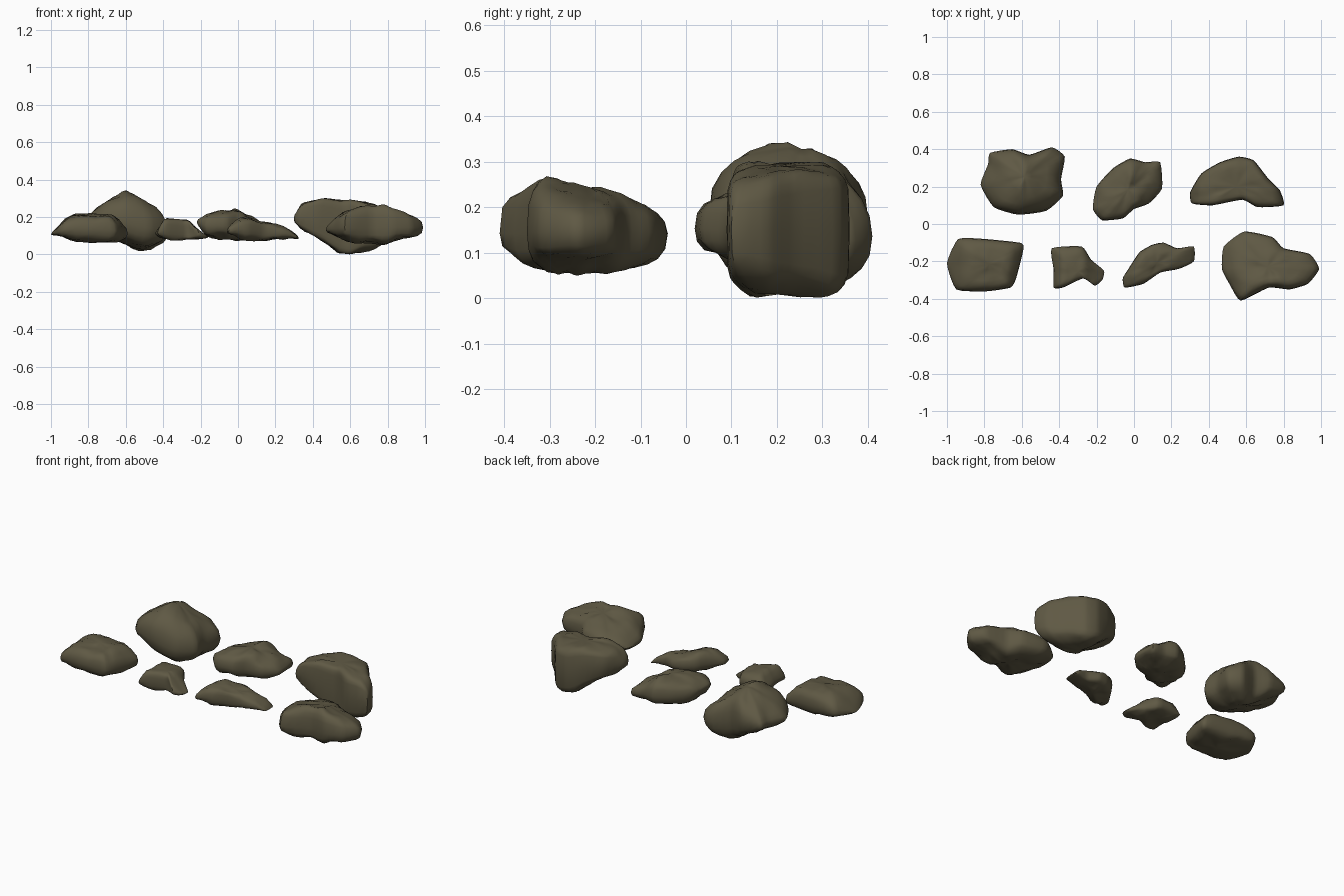
import bpy, math
from mathutils import Vector, noise

cube = bpy.data.objects.get("Cube")
if cube:
    bpy.data.objects.remove(cube, do_unlink=True)

stone = bpy.data.materials.new("mossy_grey_stone")
stone.use_nodes = True
stone.diffuse_color = (0.115, 0.1, 0.058, 1)
stone.node_tree.nodes["Principled BSDF"].inputs["Base Color"].default_value = stone.diffuse_color
stone.node_tree.nodes["Principled BSDF"].inputs["Roughness"].default_value = 0.9


def outline_loop(points, steps=4, softness=0.25):
    """Closed curve through the outline points, with fairly tight corners."""
    result = []
    count = len(points)
    for i in range(count):
        a, b, c, d = (Vector(points[(i + k) % count]) / 100 for k in (-1, 0, 1, 2))
        start, end = (c - a) * softness, (d - b) * softness
        for s in range(steps):
            t = s / steps
            ease = t * t * (3 - 2 * t)
            result.append(b.lerp(c, ease) + start * t * (1 - t) ** 2 - end * t * t * (1 - t))
    return result


def relaxed(loop, passes=16):
    """Rounder version of a loop, used towards the middle of a stone."""
    for _ in range(passes):
        loop = [(loop[i - 1] + p * 2 + loop[(i + 1) % len(loop)]) / 4
                for i, p in enumerate(loop)]
    return loop


def interpolate(profile, x, column):
    """Height of the underside or the crown at x."""
    if x <= profile[0][0]:
        return profile[0][column]
    for left, right in zip(profile, profile[1:]):
        if x <= right[0]:
            t = (x - left[0]) / (right[0] - left[0])
            return left[column] + (right[column] - left[column]) * t
    return profile[-1][column]


def rock(name, outline, profile, power=3.0, waist=0.45, tilt=0.0, rough=0.016):
    """Stone from a plan outline and an (x, underside, crown) profile, in hundredths."""
    loop = outline_loop(outline)
    core = relaxed(loop)
    profile = [tuple(v / 100 for v in row) for row in profile]
    count = len(loop)
    centre = sum(loop, Vector((0, 0))) / count

    def place(plan, scale, side):
        low = interpolate(profile, plan.x, 1)
        high = interpolate(profile, plan.x, 2)
        middle = low + (high - low) * waist
        bulge = max(0, 1 - scale ** power) ** (1 / power)
        z = middle + ((high - middle) if side > 0 else (low - middle)) * bulge
        if side > 0:
            z += tilt * (plan.y - centre.y) * bulge
        point = Vector((plan.x, plan.y, z))
        # Broad worn dents, strongest on the faces
        dent = noise.noise(point * 11) + 0.5 * noise.noise(point * 24)
        point.z += side * rough * bulge * dent
        return point

    # Rings run from the underside to the crown
    angles = [-84, -73, -60, -46, -32, -16, 0, 16, 32, 46, 60, 73, 84]
    verts, faces = [], []
    for angle in angles:
        scale = math.cos(math.radians(angle)) ** (2 / power)
        side = 1 if angle >= 0 else -1
        for inner, outer in zip(core, loop):
            plan = centre + (inner.lerp(outer, scale ** 2) - centre) * scale
            verts.append(place(plan, scale, side))
    for r in range(len(angles) - 1):
        for i in range(count):
            j = (i + 1) % count
            faces.append((r * count + i, r * count + j,
                          (r + 1) * count + j, (r + 1) * count + i))
    bottom, top = len(verts), len(verts) + 1
    verts += [place(centre, 0, -1), place(centre, 0, 1)]
    last = (len(angles) - 1) * count
    for i in range(count):
        j = (i + 1) % count
        faces += [(bottom, j, i), (top, last + i, last + j)]

    mesh = bpy.data.meshes.new(name)
    mesh.from_pydata(verts, [], [tuple(reversed(f)) for f in faces])
    mesh.materials.append(stone)
    obj = bpy.data.objects.new(name, mesh)
    bpy.context.collection.objects.link(obj)
    bpy.ops.object.select_all(action="DESELECT")
    obj.select_set(True)
    bpy.context.view_layer.objects.active = obj
    bpy.ops.object.shade_smooth_by_angle(angle=math.radians(50))


# Front row
rock("front_block_rock",
     [(-100, -21), (-94, -8), (-80, -8), (-61, -10), (-59, -13), (-63, -29),
      (-66, -34), (-79, -36), (-95, -35)],
     [(-100, 9, 13), (-93, 8, 20), (-87, 7, 22), (-68, 6, 22), (-60, 6, 18)])
rock("front_small_rock",
     [(-44, -13), (-28, -12), (-23, -19), (-16, -25), (-17, -30), (-21, -33),
      (-27, -29), (-38, -34), (-43, -34), (-43, -24)],
     [(-44, 9, 14), (-39, 8, 20), (-26, 8, 18), (-16, 8, 11)])
rock("front_narrow_rock",
     [(-6, -29), (-3, -24), (3, -15), (10, -11), (16, -10), (23, -13), (32, -12),
      (32, -20), (24, -24), (14, -26), (5, -32), (-5, -34)],
     [(-6, 10, 15), (1, 8, 21), (16, 8, 17), (28, 8, 14), (33, 7, 10)])
rock("front_long_rock",
     [(47, -24), (48, -12), (59, -4), (74, -7), (80, -13), (94, -16), (99, -24),
      (93, -32), (83, -35), (72, -34), (57, -41), (51, -32)],
     [(47, 10, 17), (55, 8, 22), (65, 6, 24), (78, 6, 25), (98, 9, 21)],
     tilt=-0.2, power=3.4)

# Back row
rock("back_large_rock",
     [(-82, 21), (-78, 32), (-77, 38), (-65, 40), (-56, 37), (-44, 41), (-37, 36),
      (-39, 24), (-38, 15), (-47, 7), (-62, 5), (-75, 9)],
     [(-82, 14, 22), (-71, 10, 29), (-60, 5, 33), (-52, 2, 30), (-38, 3, 25)],
     power=2.6, tilt=-0.12, rough=0.02)
rock("back_middle_rock",
     [(-22, 8), (-20, 20), (-11, 30), (-2, 35), (6, 33), (14, 33), (15, 19),
      (8, 11), (0, 8), (-6, 3), (-17, 2)],
     [(-22, 15, 20), (-17, 9, 23), (-2, 8, 24), (6, 8, 21), (15, 9, 17)],
     rough=0.02)
rock("back_overhanging_rock",
     [(31, 11), (30, 17), (36, 27), (46, 33), (56, 36), (64, 34), (72, 24),
      (78, 18), (80, 10), (66, 9), (58, 13), (42, 10)],
     [(30, 16, 22), (34, 13, 28), (46, 7, 30), (53, 1, 29), (60, 0, 29),
      (76, 4, 27), (80, 7, 23)],
     power=6, waist=0.5, rough=0.012)
